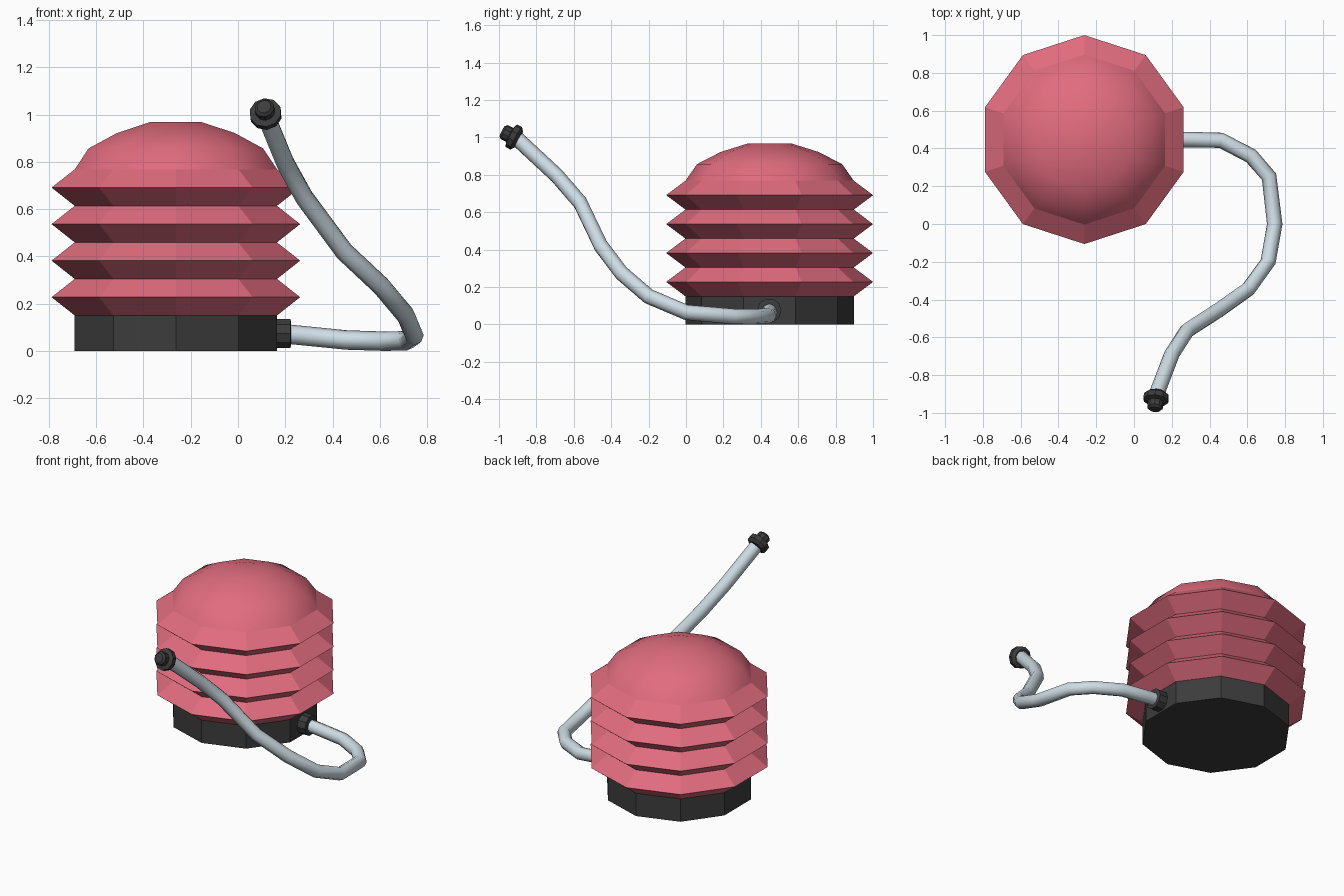
import bpy, math
from mathutils import Vector

if "Cube" in bpy.data.objects:
    bpy.data.objects.remove(bpy.data.objects["Cube"])


def material(name, rgb):
    m = bpy.data.materials.new(name)
    m.diffuse_color = (*rgb, 1)
    m.use_nodes = True
    m.node_tree.nodes["Principled BSDF"].inputs["Base Color"].default_value = m.diffuse_color
    return m


PINK = material("pink", (0.75, 0.15, 0.21))
DARK = material("dark", (0.045, 0.045, 0.045))
PALE = material("pale_blue", (0.62, 0.72, 0.78))


def lathe(name, profile, mat, origin, axis=(0, 0, 1), sides=10, smooth_from=None):
    """Stack rings of (radius, height) along an axis and cap both ends."""
    rot = Vector((0, 0, 1)).rotation_difference(Vector(axis))
    verts, faces, smooth = [], [], []
    for r, h in profile:
        for k in range(sides):
            a = math.pi / 2 + 2 * math.pi * k / sides
            verts.append(rot @ Vector((r * math.cos(a), r * math.sin(a), h)))
    for i in range(len(profile) - 1):
        for k in range(sides):
            n = (k + 1) % sides
            faces.append((i * sides + k, i * sides + n, (i + 1) * sides + n, (i + 1) * sides + k))
            smooth.append(smooth_from is not None and i >= smooth_from)
    faces.append(tuple(reversed(range(sides))))
    faces.append(tuple(range(len(verts) - sides, len(verts))))
    smooth += [False, smooth_from is not None]
    mesh = bpy.data.meshes.new(name)
    mesh.from_pydata(verts, [], faces)
    for poly, s in zip(mesh.polygons, smooth):
        poly.use_smooth = s
    mesh.materials.append(mat)
    obj = bpy.data.objects.new(name, mesh)
    obj.location = origin
    bpy.context.collection.objects.link(obj)
    return obj


CENTRE = (-0.263, 0.447, 0)

# Base
lathe("base", [(0.45, 0), (0.45, 0.15)], DARK, CENTRE)

# Pleated bellows with smooth dome on top
pleats = [(0.553 if i % 2 else 0.45, 0.15 + i * 0.0773) for i in range(9)]
dome = [(0.388, 0.857), (0.262, 0.922), (0.115, 0.968)]
lathe("bellows", pleats + dome, PINK, CENTRE, smooth_from=8)

# Collar where the hose leaves the base
lathe("hose_collar", [(0.065, 0), (0.065, 0.08), (0.048, 0.083)], DARK,
      (0.142, 0.445, 0.074), (1, 0, 0))

# Hose
path = [(0.18, 0.446, 0.074), (0.28, 0.447, 0.064), (0.46, 0.443, 0.046),
        (0.62, 0.36, 0.041), (0.715, 0.25, 0.043), (0.745, 0, 0.065),
        (0.71, -0.2, 0.15), (0.605, -0.345, 0.275), (0.45, -0.455, 0.42),
        (0.28, -0.565, 0.65), (0.2, -0.69, 0.795), (0.12, -0.9, 0.99)]
curve = bpy.data.curves.new("hose", "CURVE")
curve.dimensions = "3D"
curve.bevel_depth = 0.041
curve.bevel_resolution = 2
curve.use_fill_caps = True
spline = curve.splines.new("POLY")
spline.points.add(len(path) - 1)
for p, co in zip(spline.points, path):
    p.co = (*co, 1)
spline.use_smooth = True
curve.materials.append(PALE)
bpy.context.collection.objects.link(bpy.data.objects.new("hose", curve))

# Plug at the free end
lathe("hose_plug", [(0.048, 0), (0.068, 0.016), (0.068, 0.046), (0.042, 0.054),
                    (0.042, 0.088), (0.03, 0.1)], DARK,
      (0.12, -0.894, 0.988), (-0.1, -0.89, 0.46))
